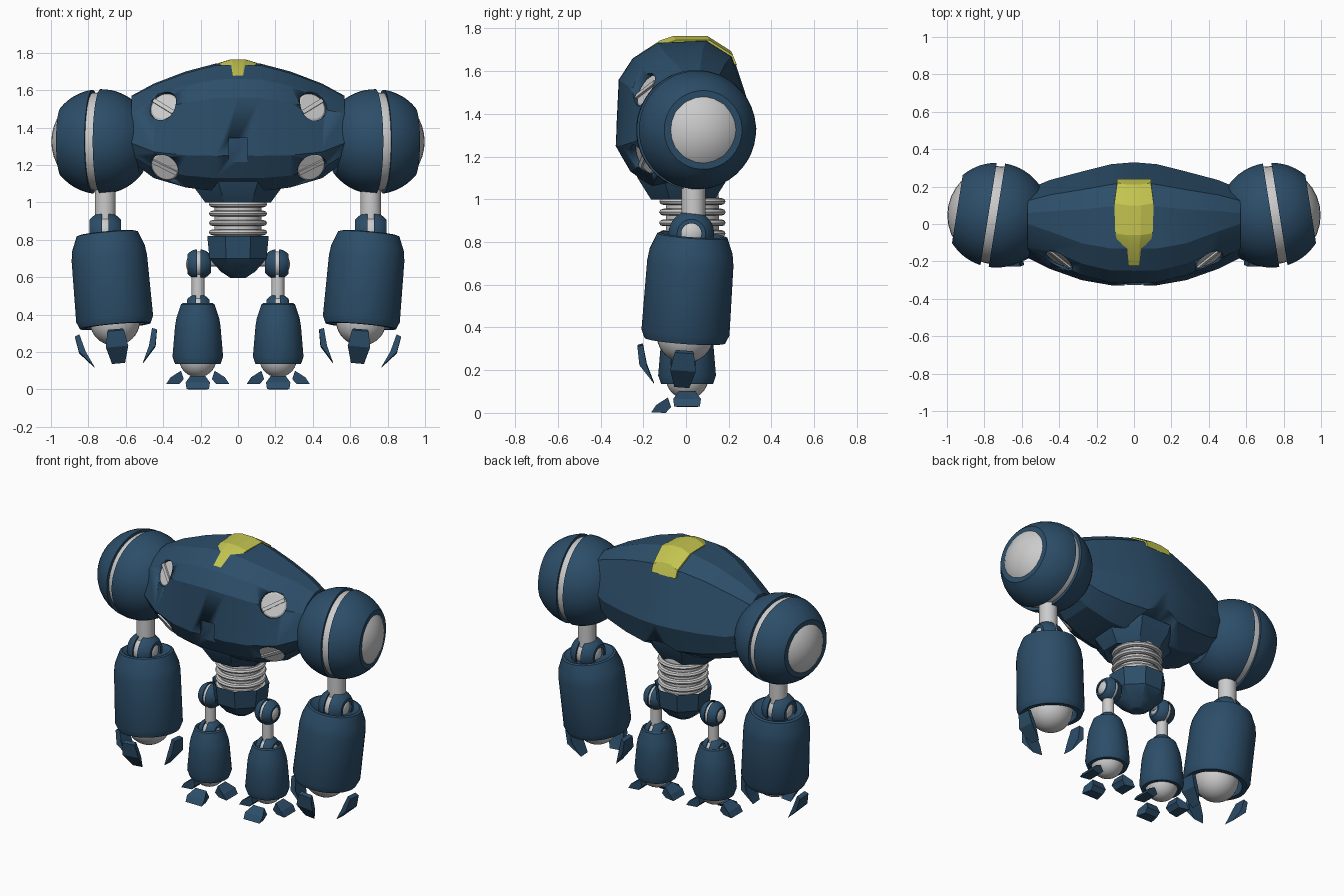
import bpy, bmesh, math
from mathutils import Matrix, Vector

if "Cube" in bpy.data.objects:
    bpy.data.objects.remove(bpy.data.objects["Cube"])

def material(name, rgb):
    m = bpy.data.materials.new(name)
    m.diffuse_color = (*rgb, 1)
    m.use_nodes = True
    m.node_tree.nodes["Principled BSDF"].inputs["Base Color"].default_value = m.diffuse_color
    return m

BLUE = material("blue", (0.025, 0.075, 0.14))
YELLOW = material("yellow", (0.55, 0.55, 0.08))
I = Matrix()

def finish(name, bm, mat=None, mirror=False, angle=30):
    bmesh.ops.recalc_face_normals(bm, faces=bm.faces)
    for f in bm.faces:
        f.smooth = True
    for e in bm.edges:
        e.smooth = e.calc_face_angle(0) < math.radians(angle)
    me = bpy.data.meshes.new(name)
    bm.to_mesh(me)
    bm.free()
    ob = bpy.data.objects.new(name, me)
    bpy.context.collection.objects.link(ob)
    if mat:
        me.materials.append(mat)
    if mirror:
        ob.modifiers.new("mirror", 'MIRROR').use_mirror_merge = False
    return ob

def skin(bm, rows, caps=True, closed=False):
    """Join rings of points with quads."""
    vs = [[bm.verts.new(p) for p in r] for r in rows]
    n = len(vs[0])
    pairs = list(zip(vs, vs[1:])) + ([(vs[-1], vs[0])] if closed else [])
    for a, b in pairs:
        for i in range(n):
            bm.faces.new((a[i], a[(i + 1) % n], b[(i + 1) % n], b[i]))
    if caps and not closed:
        bm.faces.new(vs[0])
        bm.faces.new(vs[-1][::-1])

def lathe(name, prof, m=I, mat=None, mirror=False, segs=32, closed=False):
    """Turn (radius, height) points about the local z axis."""
    bm = bmesh.new()
    ang = [2 * math.pi * (i + .5) / segs for i in range(segs)]
    skin(bm, [[m @ Vector((r * math.cos(a), r * math.sin(a), h)) for a in ang]
              for r, h in prof], closed=closed)
    return finish(name, bm, mat, mirror)

def ball(name, c, r, mirror=True):
    bm = bmesh.new()
    bmesh.ops.create_uvsphere(bm, u_segments=32, v_segments=20, radius=r,
                              matrix=Matrix.Translation(c))
    return finish(name, bm, None, mirror)

def aim(c, d):
    return Matrix.Translation(c) @ Vector(d).to_track_quat('Z', 'Y').to_matrix().to_4x4()

def split_joint(name, c, d, R, inner, bands):
    """Grey ball held by blue spherical shell bands."""
    ball(name + "_ball", c, inner)
    t = R * .9
    for k, (u0, u1) in enumerate(bands):
        us = [u0 + (u1 - u0) * i / 8 for i in range(9)]
        prof = [(math.sqrt(max(R * R - u * u, 1e-6)), u) for u in us]
        prof += [(math.sqrt(max(t * t - u * u, 1e-6)), u) for u in (us[-1], us[4], us[0])]
        lathe(f"{name}_shell_{k}", prof, aim(c, d), BLUE, True, 40, True)

def claw(name, c, ang, pts, m=I):
    """Wedge from (reach, z, half width) points, turned to face ang about z."""
    bm = bmesh.new()
    rot = Matrix.Translation((c[0], c[1], 0)) @ Matrix.Rotation(ang, 4, 'Z')
    skin(bm, [[m @ rot @ Vector((r, s * w, z)) for r, z, w in pts] for s in (-1, 1)])
    finish(name, bm, BLUE, True, 15)

# torso: cross-section scaled along x
section = [(-.33, 1.25), (-.315, 1.56), (-.25, 1.66), (-.13, 1.735), (.1, 1.745), (.22, 1.67),
           (.27, 1.52), (.33, 1.33), (.28, 1.16), (.13, 1.07), (-.16, 1.06), (-.26, 1.13)]
# x, front, back, bottom, top, lean of upper front
stations = [(0, -.33, .33, 1.06, 1.745, 0), (.12, -.328, .32, 1.06, 1.742, 0),
            (.28, -.30, .28, 1.08, 1.70, .03), (.45, -.24, .235, 1.13, 1.635, .08),
            (.57, -.18, .185, 1.22, 1.57, .1)]
rows = []
for x, y0, y1, z0, z1, lean in [(-s[0], *s[1:]) for s in stations[:0:-1]] + stations:
    row = []
    for y, z in section:
        f = (z - 1.06) / .685
        yy = y0 + (y + .33) / .66 * (y1 - y0)
        if y < -.1:
            yy += lean * max(0, f - .277)
        row.append((x, yy, z0 + f * (z1 - z0)))
    rows.append(row)
bm = bmesh.new()
skin(bm, rows)
torso = finish("torso", bm, BLUE, angle=20)

# cutters for the four ports, front notch and rear arch
ports = [((.39, -.175, 1.505), (.38, -.8, .42)), ((.385, -.185, 1.195), (.35, -.85, -.4))]
cut = bmesh.new()
for c, d in ports:
    for s in (-1, 1):
        bmesh.ops.create_cone(cut, cap_ends=True, segments=28, radius1=.082, radius2=.082, depth=.3,
            matrix=aim((s * c[0], c[1], c[2]), (s * d[0], d[1], d[2])) @ Matrix.Translation((0, 0, .14)))
bmesh.ops.create_cube(cut, size=1, matrix=Matrix.Translation((0, -.36, 1.267)) @ Matrix.Diagonal((.1, .1, .155, 1)))
bmesh.ops.create_cone(cut, cap_ends=True, segments=20, radius1=.18, radius2=.18, depth=.4,
                      matrix=aim((0, .34, 1.02), (0, 1, 0)))
cutter = finish("cutter", cut)
cutter.hide_render = True
mod = torso.modifiers.new("cut", 'BOOLEAN')
mod.operation, mod.solver, mod.object = 'DIFFERENCE', 'EXACT', cutter
dg = bpy.context.evaluated_depsgraph_get()
cut_mesh = bpy.data.meshes.new_from_object(torso.evaluated_get(dg))
torso.modifiers.clear()
torso.data = cut_mesh
bpy.data.objects.remove(cutter)

# grey port discs with a raised slat
for k, (c, d) in enumerate(ports):
    m = aim(c, d)
    lathe(f"port_disc_{k}", [(.08, -.02), (.08, .008), (.07, .014)], m, None, True, 28)
    bm = bmesh.new()
    bmesh.ops.create_cube(bm, size=1, matrix=m @ Matrix.Rotation(.5, 4, 'Z') @ Matrix.Diagonal((.15, .022, .05, 1)))
    finish(f"port_slat_{k}", bm, None, True)

# yellow crest strip: y, z, half width
crest = [(-.285, 1.565, .035), (-.265, 1.61, .06), (-.22, 1.68, .07), (-.12, 1.745, .085),
         (-.06, 1.765, .1), (.1, 1.765, .105), (.21, 1.695, .09)]
bm = bmesh.new()
skin(bm, [[(-w, y + .01, z - .02), (-w * .35, y, z), (w * .35, y, z), (w, y + .01, z - .02),
           (w, y + .03, z - .07), (-w, y + .03, z - .07)] for y, z, w in crest])
finish("crest", bm, YELLOW, angle=15)

# waist collar, spring and pelvis
lathe("waist_collar", [(.29, 1.16), (.27, 1.1), (.19, 1.0), (.15, 1.01), (.2, 1.13)],
      Matrix.Translation((0, -.015, 0)) @ Matrix.Diagonal((1, .85, 1, 1)), BLUE, segs=8, closed=True)
waist = Matrix.Translation((0, .03, 0))
lathe("waist_core", [(.125, .72), (.125, 1.0), (.11, 1.14)], waist)
for k in range(5):
    z = .79 + .05 * k
    lathe(f"spring_ring_{k}", [(.136 + .02 * math.cos(a * math.pi / 4), z + .016 * math.sin(a * math.pi / 4))
          for a in range(8)], waist, segs=40, closed=True)
lathe("pelvis", [(.13, .76), (.155, .78), (.178, .82), (.165, .70), (.10, .63), (.045, .597)], waist, BLUE, segs=8)

# shoulders
out = (math.cos(.157), math.sin(.157), 0)
split_joint("shoulder", (.735, .047, 1.325), out, .281, .263, [(.043, .212), (-.22, -.002)])

# arms, slightly tilted about the elbow
ELBOW = Vector((.71, .025, .84))
tilt = (Matrix.Translation(ELBOW) @ Matrix.Rotation(math.radians(5), 4, 'Y')
        @ Matrix.Rotation(math.radians(-4), 4, 'X') @ Matrix.Translation(-ELBOW))
AX, AY = .70, .03
arm = tilt @ Matrix.Translation((AX, AY, 0))
lathe("upper_arm_rod", [(.056, .85), (.056, 1.12)], Matrix.Translation((.71, .035, 0)), None, True)
split_joint("elbow", ELBOW, (1, 0, 0), .108, .085, [(.018, .085), (-.085, -.018)])
lathe("forearm", [(.10, .81), (.15, .835), (.165, .83), (.195, .755), (.203, .70), (.207, .375),
                  (.19, .335), (.16, .335), (.16, .45), (.1, .5)], arm, BLUE, True, 40)
ball("hand_ball", tilt @ Vector((AX, AY, .365)), .135)
finger = [(.195, .305, .04), (.22, .295, .045), (.205, .21, .06), (.13, .125, .035), (.17, .21, .055)]
for k, a in enumerate((0, -90, 180)):
    claw(f"finger_{k}", (AX, AY), math.radians(a), finger, tilt)

# legs
LX, LY = .215, .005
leg = Matrix.Translation((LX, LY, 0))
lathe("hip_rod", [(.022, .1), (.022, .22)], aim((0, .02, .68), (1, 0, 0)), None, True, 16)
split_joint("hip", (.21, .015, .67), (1, 0, 0), .08, .068, [(.01, .06), (-.065, -.01)])
lathe("thigh_rod", [(.035, .46), (.035, .64)], Matrix.Translation((.213, .012, 0)), None, True, 20)
split_joint("knee", (.213, .01, .435), (1, 0, 0), .075, .06, [(.012, .06), (-.06, -.012)])
lathe("shin", [(.06, .44), (.08, .462), (.09, .455), (.115, .38), (.122, .34), (.136, .175),
               (.122, .135), (.1, .135), (.1, .22), (.06, .25)], leg, BLUE, True, 32)
ball("ankle_ball", (LX, LY, .165), .1)
toe = [(.075, .055, .05), (.09, .1, .04), (.145, .065, .065), (.168, .03, .06), (.1, .028, .045)]
for k, a in enumerate((0, -90, 180)):
    drop = .028 if a == -90 else 0
    claw(f"toe_{k}", (LX, LY), math.radians(a), [(r, z - drop, w) for r, z, w in toe])
